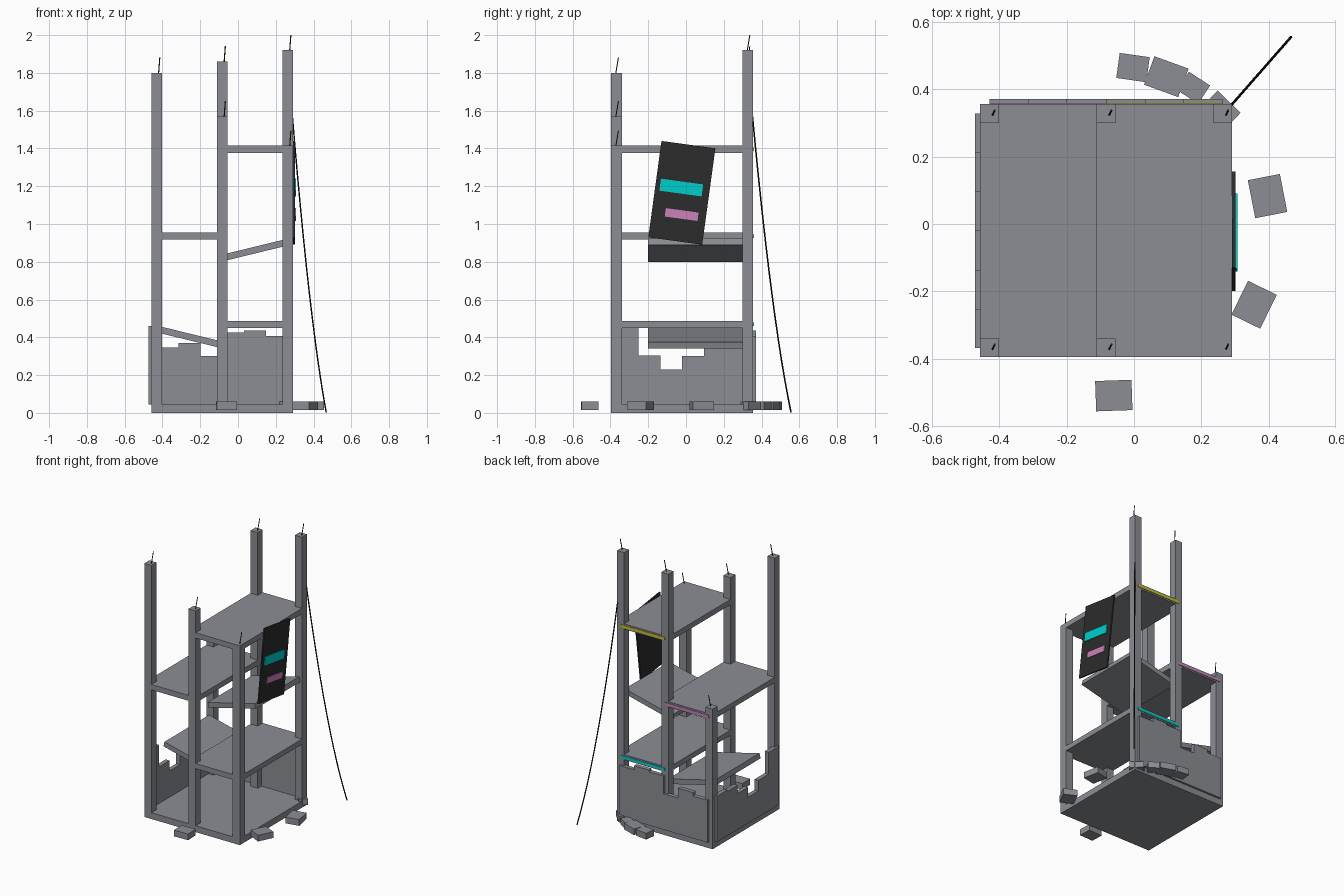
import bpy, bmesh, math
from mathutils import Matrix, Vector, Euler

if "Cube" in bpy.data.objects:
    bpy.data.objects.remove(bpy.data.objects["Cube"])


def material(name, rgb):
    m = bpy.data.materials.new(name)
    m.diffuse_color = (*rgb, 1)
    m.use_nodes = True
    m.node_tree.nodes["Principled BSDF"].inputs["Base Color"].default_value = m.diffuse_color
    return m


CONCRETE = material("concrete grey", (0.26, 0.27, 0.295))
BLACK = material("panel black", (0.025, 0.025, 0.026))
CABLE = material("cable black", (0.006, 0.006, 0.007))
RUST = material("rusty brown", (0.05, 0.02, 0.01))
CYAN = material("neon cyan", (0.0, 0.62, 0.6))
PINK = material("neon pink", (0.6, 0.22, 0.5))
YELLOW = material("neon yellow", (0.6, 0.53, 0.02))


def box(name, center, size, mat, rot=(0, 0, 0)):
    bm = bmesh.new()
    bmesh.ops.create_cube(bm, size=1, matrix=Matrix.Diagonal((*size, 1)))
    mesh = bpy.data.meshes.new(name)
    bm.to_mesh(mesh)
    bm.free()
    mesh.materials.append(mat)
    ob = bpy.data.objects.new(name, mesh)
    ob.location = center
    ob.rotation_euler = Euler([math.radians(a) for a in rot])
    bpy.context.collection.objects.link(ob)
    return ob


def span(name, x, y, z, mat):
    """Box given by its lower and upper limits on each axis."""
    lims = (x, y, z)
    return box(name, [(a + b) / 2 for a, b in lims], [b - a for a, b in lims], mat)


def rod(name, points, radius, mat, sides=6):
    """Thin round tube along a path."""
    bm = bmesh.new()
    rings = []
    for i, p in enumerate(points):
        d = Vector(points[min(i + 1, len(points) - 1)]) - Vector(points[max(i - 1, 0)])
        q = Vector((0, 0, 1)).rotation_difference(d)
        rings.append([bm.verts.new(Vector(p) + q @ Vector((
            radius * math.cos(k * math.tau / sides),
            radius * math.sin(k * math.tau / sides), 0))) for k in range(sides)])
    for a, b in zip(rings, rings[1:]):
        for k in range(sides):
            n = (k + 1) % sides
            bm.faces.new((a[k], a[n], b[n], b[k]))
    bm.faces.new(rings[0][::-1])
    bm.faces.new(rings[-1])
    mesh = bpy.data.meshes.new(name)
    bm.to_mesh(mesh)
    bm.free()
    mesh.materials.append(mat)
    bpy.context.collection.objects.link(bpy.data.objects.new(name, mesh))


X = (-0.43, -0.083, 0.264)          # column lines
YF, YB = -0.368, 0.328              # front and back column rows
C = 0.028                           # half column width
FULL_Y = (YF - C, YB + C)

# Ground slab
span("ground_slab", (X[0] - C, X[2] + C), FULL_Y, (0, 0.045), CONCRETE)

# Broken columns, each with a bent reinforcing bar
for row, y, tops in (("front", YF, (1.80, 1.57, 1.413)), ("back", YB, (0.995, 1.86, 1.92))):
    for side, x, top in zip(("left", "middle", "right"), X, tops):
        span(f"{row}_{side}_column", (x - C, x + C), (y - C, y + C), (0, top), CONCRETE)
        rod(f"{row}_{side}_rebar", [(x + 0.009, y - 0.005, top - 0.01),
                                    (x + 0.016, y + 0.010, top + 0.081)], 0.003, RUST)

# Floor slabs with a light strip on each back edge
for name, bay, z0, z1, mat in (("lower", 1, 0.45, 0.487, CYAN),
                               ("middle", 0, 0.917, 0.955, PINK),
                               ("upper", 1, 1.377, 1.415, YELLOW)):
    a, b = X[bay], X[bay + 1]
    span(f"{name}_floor", (a - C, b + C), FULL_Y, (z0, z1), CONCRETE)
    zc = (z0 + z1) / 2
    span(f"{name}_light_strip", (a, b), (YB + C - 0.006, YB + C + 0.004),
         (zc - 0.009, zc + 0.009), mat)

# Collapsed tilted floors
box("left_fallen_floor", (-0.257, 0.05, 0.402), (0.38, 0.5, 0.035), CONCRETE, (0, 13.7, 0))
box("right_fallen_floor", (0.09, 0.05, 0.862), (0.38, 0.5, 0.035), CONCRETE, (0, -13.7, 0))

# Crumbled walls as stepped segments
W = 0.015
step = (X[2] - X[0]) / 6
for i, h in enumerate((0.345, 0.37, 0.30, 0.425, 0.437, 0.408)):
    span(f"back_wall_{i + 1}", (X[0] + i * step, X[0] + (i + 1) * step),
         (YB + C - W, YB + C + W), (0.045, h), CONCRETE)
step = (YB - YF) / 6
for i, h in enumerate((0.46, 0.305, 0.23, 0.30, 0.36, 0.37)):
    span(f"left_wall_{i + 1}", (X[0] - C - W, X[0] - C + W),
         (YF + i * step, YF + (i + 1) * step), (0.045, h), CONCRETE)

# Crooked hanging sign with two bright bars
TILT = (-7.8, 0, 0)
box("sign_panel", (0.297, -0.022, 1.165), (0.01, 0.288, 0.515), BLACK, TILT)
box("sign_upper_bar", (0.3045, -0.025, 1.193), (0.006, 0.226, 0.064), CYAN, TILT)
box("sign_lower_bar", (0.3045, -0.023, 1.05), (0.006, 0.175, 0.045), PINK, TILT)

# Sagging cable from the back right column to the ground
path = []
for i in range(13):
    t = i / 12
    path.append((0.288 + 0.179 * t, 0.352 + 0.204 * t,
                 0.003 + 1.567 * (1 - t) - 0.6 * t * (1 - t)))
rod("hanging_cable", path, 0.004, CABLE)

# Rubble blocks around the base
for i, (x, y, w, d, a) in enumerate((
        (-0.06, -0.51, 0.108, 0.09, 2), (0.357, -0.24, 0.095, 0.112, -26),
        (0.397, 0.083, 0.097, 0.115, 11), (0.262, 0.342, 0.095, 0.06, -44),
        (0.177, 0.405, 0.075, 0.065, -33), (0.096, 0.438, 0.108, 0.09, -20),
        (-0.003, 0.465, 0.09, 0.075, -8))):
    box(f"rubble_{i + 1}", (x, y, 0.038), (w, d, 0.044), CONCRETE, (0, 0, a))
